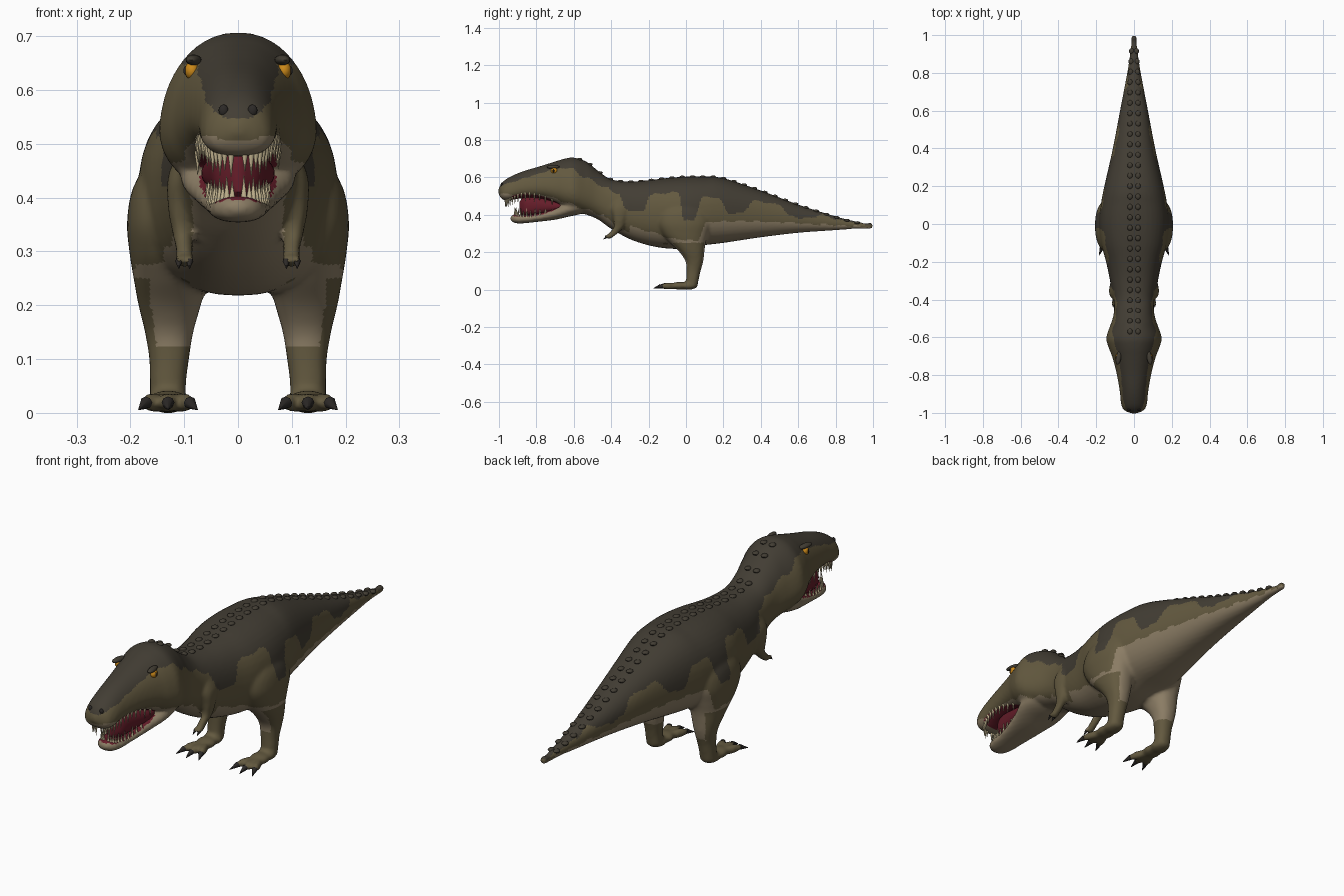
import bpy, bmesh, math
from mathutils import Vector, Matrix
from mathutils.bvhtree import BVHTree

if "Cube" in bpy.data.objects:
    bpy.data.objects.remove(bpy.data.objects["Cube"])


def material(name, r, g, b):
    mat = bpy.data.materials.new(name)
    mat.use_nodes = True
    mat.diffuse_color = (r, g, b, 1)
    shader = next(n for n in mat.node_tree.nodes if n.type == 'BSDF_PRINCIPLED')
    shader.inputs["Base Color"].default_value = (r, g, b, 1)
    shader.inputs["Roughness"].default_value = 0.8
    return mat


dark = material("dark back hide", .055, .047, .034)
olive = material("olive flank hide", .125, .1, .05)
pale = material("pale belly hide", .26, .205, .13)
red = material("mouth red", .13, .012, .022)
ivory = material("tooth ivory", .55, .46, .28)
amber = material("eye amber", .6, .25, .01)
black = material("claw black", .025, .022, .02)


def finish(bm, name, mats, angle=math.radians(50)):
    """Turn a bmesh into a smooth-shaded object."""
    bmesh.ops.recalc_face_normals(bm, faces=bm.faces)
    mesh = bpy.data.meshes.new(name)
    bm.to_mesh(mesh)
    bm.free()
    obj = bpy.data.objects.new(name, mesh)
    bpy.context.collection.objects.link(obj)
    for mat in mats:
        mesh.materials.append(mat)
    bpy.ops.object.select_all(action='DESELECT')
    obj.select_set(True)
    bpy.context.view_layer.objects.active = obj
    bpy.ops.object.shade_smooth_by_angle(angle=angle)
    return obj


def spline(rows, steps):
    """Catmull-Rom resampling of whole rows."""
    rows = [Vector(r) for r in rows]
    out = []
    for i in range(len(rows) - 1):
        a, b, c, d = rows[max(i - 1, 0)], rows[i], rows[i + 1], rows[min(i + 2, len(rows) - 1)]
        for k in range(steps):
            t = k / steps
            out.append(b + (c - a) * (t / 2) + (a * 2 - b * 5 + c * 4 - d) * (t * t / 2)
                       + (b * 3 - a - c * 3 + d) * (t ** 3 / 2))
    return out + [rows[-1]]


def loft(bm, rows, upright=False, power=2.3, taper=lambda y: 0, sides=40, steps=5):
    """Skin rounded sections (x, y, z, radius, radius); upright sections face z."""
    rings = []
    for x, y, z, ru, rv in spline(rows, steps):
        ring = []
        for k in range(sides):
            a = math.tau * k / sides
            u, v = (math.copysign(abs(f) ** (2 / power), f) for f in (math.cos(a), math.sin(a)))
            u *= 1 - taper(y) * v
            off = (u * ru, v * rv, 0) if upright else (u * ru, 0, v * rv)
            ring.append(bm.verts.new(Vector((x, y, z)) + Vector(off)))
        rings.append(ring)
    for a, b in zip(rings, rings[1:]):
        for k in range(sides):
            bm.faces.new((a[k], a[k - 1], b[k - 1], b[k]))
    bm.faces.new(rings[0])
    bm.faces.new(rings[-1])


def ball(bm, centre, radii, turn=0, seg=16):
    m = Matrix.Translation(centre) @ Matrix.Rotation(turn, 4, 'Z') @ Matrix.Diagonal((*radii, 1))
    bmesh.ops.create_uvsphere(bm, u_segments=seg, v_segments=seg // 2, radius=1, matrix=m)


def spike(bm, root, tip, radius):
    root, tip = Vector(root), Vector(tip)
    d = tip - root
    m = Matrix.Translation((root + tip) / 2) @ d.to_track_quat('Z', 'Y').to_matrix().to_4x4()
    bmesh.ops.create_cone(bm, cap_ends=True, segments=8, radius1=radius, radius2=radius * .08,
                          depth=d.length, matrix=m)


def profile(rows):
    """(y, top, bottom, half width) to loft sections."""
    return [(0, y, (t + b) / 2, w, (t - b) / 2) for y, t, b, w in rows]


# Trunk, tail, neck, skull and upper jaw
hide = bmesh.new()
loft(hide, profile([
    (.995, .345, .335, .005), (.97, .352, .324, .013), (.9, .367, .325, .021),
    (.8, .392, .318, .036), (.6, .455, .304, .074), (.4, .53, .28, .112),
    (.2, .596, .25, .157), (.1, .604, .238, .176), (0, .604, .22, .185),
    (-.1, .597, .22, .175), (-.2, .585, .237, .148), (-.3, .578, .27, .127),
    (-.4, .59, .325, .108), (-.47, .635, .375, .106), (-.53, .683, .40, .12),
    (-.6, .706, .42, .142), (-.65, .70, .435, .132), (-.7, .685, .46, .113),
    (-.78, .66, .485, .092), (-.88, .63, .488, .074), (-.95, .598, .476, .067),
    (-.985, .57, .485, .052), (-1.003, .537, .515, .012)]),
    taper=lambda y: .2 * min(max((-y - .42) / .12, 0), 1))
# Lower jaw
loft(hide, profile([
    (-.5, .48, .43, .05), (-.56, .5, .405, .1), (-.63, .475, .39, .105), (-.7, .442, .374, .083),
    (-.8, .408, .362, .062), (-.88, .402, .354, .052), (-.92, .403, .358, .038),
    (-.94, .388, .375, .008)]))

claws = bmesh.new()
for s in (-1, 1):
    # Leg, from ankle to hip
    leg = [(.13, .03, .012, .033, .03), (.13, .035, .06, .034, .034), (.128, .04, .1, .037, .038),
           (.128, .045, .15, .045, .047), (.127, .032, .2, .058, .066), (.125, .01, .25, .069, .095),
           (.124, -.005, .3, .078, .125), (.123, -.01, .36, .083, .145), (.108, -.01, .43, .082, .13),
           (.08, -.01, .51, .05, .07)]
    loft(hide, [(s * r[0], *r[1:]) for r in leg], upright=True)
    # Foot with three toes and claws
    ball(hide, (s * .13, .012, .021), (.039, .05, .022))
    ball(hide, (s * .13, -.035, .021), (.04, .05, .021))
    for turn in (-.36, 0, .36):
        way = Vector((math.sin(turn), -math.cos(turn), 0))
        base = Vector((s * .13, -.02, .019))
        ball(hide, base + way * .075, (.0165, .055, .0185), turn)
        spike(claws, base + way * .115, base + way * .155 - Vector((0, 0, .013)), .012)
    # Arm, hand and two fingers
    arm = [(.1, -.41, .272, .008, .008), (.1, -.405, .285, .015, .02), (.1, -.385, .305, .016, .026),
           (.104, -.36, .335, .018, .026), (.108, -.355, .38, .022, .034),
           (.106, -.35, .44, .024, .046), (.09, -.34, .5, .015, .03)]
    loft(hide, [(s * r[0], *r[1:]) for r in arm], upright=True, sides=20)
    for dx in (-.01, .01):
        x = s * .1 + dx
        ball(hide, (x, -.415, .284), (.009, .024, .01))
        spike(claws, (x, -.425, .282), (x, -.442, .268), .007)
ball(hide, (0, .983, .341), (.017, .017, .018))
finish(claws, "claws", [black])

# Blend all hide parts into one skin
skin = finish(hide, "skin", [dark, olive, pale, red])
remesh = skin.modifiers.new("blend", 'REMESH')
remesh.mode = 'VOXEL'
remesh.voxel_size = .0085
soften = skin.modifiers.new("soften", 'SMOOTH')
soften.iterations = 4
graph = bpy.context.evaluated_depsgraph_get()
blended = bpy.data.meshes.new_from_object(skin.evaluated_get(graph))
skin.modifiers.clear()
skin.data = blended
blended.materials.clear()
for mat in (dark, olive, pale, red):
    blended.materials.append(mat)


def along(table, y):
    for (a, p), (b, q) in zip(table, table[1:]):
        if y <= b:
            t = min(max((y - a) / (b - a), 0), 1)
            return p + (q - p) * t * t * (3 - 2 * t)
    return table[-1][1]


# Hide markings: lower edge of the dark saddle and upper edge of the pale belly, by length
saddle = [(-1, .55), (-.92, .58), (-.8, .615), (-.7, .65), (-.62, .65), (-.54, .6), (-.43, .545),
          (-.36, .51), (-.32, .425), (-.23, .42), (-.19, .51), (-.04, .52), (-.01, .37), (.04, .37),
          (.09, .495), (.17, .49), (.23, .405), (.3, .41), (.36, .475), (.5, .455), (.56, .39),
          (.66, .38), (.72, .4), (.85, .365), (1, .345)]
belly = [(-1, .512), (-.75, .505), (-.65, .47), (-.55, .435), (-.45, .40), (-.35, .365), (-.2, .31),
         (-.06, .27), (.06, .26), (.11, .36), (.3, .367), (.5, .36), (.8, .345), (1, .336)]
for face in blended.polygons:
    x, y, z = face.center
    n = face.normal
    out = n.x * math.copysign(1, x)
    jitter = .004 * math.sin(70 * y)
    if -.93 < y < -.67 and abs(x) < .07 and ((n.z < -.6 and z > .455) or (n.z > .7 and .38 < z < .45)):
        face.material_index = 3
    elif abs(y) < .25 and z < .12:
        face.material_index = 1
    elif abs(y) < .12 and z < .25 and out > .5:
        face.material_index = 1
    elif -.46 < y < -.3 and z < .4 and abs(x) > .085:
        face.material_index = 1
    elif z > along(saddle, y) + jitter:
        face.material_index = 0
    else:
        face.material_index = 2 if z < along(belly, y) + jitter else 1
bpy.ops.object.shade_smooth_by_angle(angle=math.radians(80))
tree = BVHTree.FromPolygons([v.co for v in blended.vertices], [p.vertices[:] for p in blended.polygons])

# Mouth lining
lining = bmesh.new()
loft(lining, profile([(-.62, .47, .42, .06), (-.7, .48, .41, .068), (-.8, .502, .395, .055),
                      (-.86, .5, .392, .042), (-.89, .47, .41, .01)]))
finish(lining, "mouth_lining", [red])


# Teeth around both jaws
def tooth_row(name, count, half, start, length, up):
    bm = bmesh.new()
    for k in range(count):
        a = math.pi * (k + .5) / count
        x = half * math.copysign(abs(math.cos(a)) ** .6, math.cos(a))
        y = start - length * math.sin(a) ** .8
        way = Vector((0, 0, -1 if up else 1))
        hit, normal, _, _ = tree.ray_cast((x, y, .445), -way)
        if hit and normal.dot(way) > 0 and abs(hit.z - .445) < .08:
            size = .04 if k % 2 else .03
            spike(bm, hit - way * .008, hit + way * size, .0065)
    finish(bm, name, [ivory])


tooth_row("upper_teeth", 30, .075, -.69, .275, True)
tooth_row("lower_teeth", 24, .056, -.69, .225, False)

# Paired back scutes
scutes = bmesh.new()
for k in range(28):
    y = -.57 + k * .055
    gap = .021 if y < .75 else .021 - (y - .75) * .05
    for s in (-1, 1):
        hit = tree.ray_cast((s * gap, y, 1), (0, 0, -1))[0]
        if hit:
            ball(scutes, hit, (.014, .016, .008), seg=12)
finish(scutes, "back_scutes", [dark])

# Eyes, pupils, brows and nostrils
eyes, pupils, brows, nostrils = (bmesh.new() for _ in range(4))
for s in (-1, 1):
    spot = tree.ray_cast((s, -.705, .636), (-s, 0, 0))[0]
    ball(eyes, spot, (.014, .018, .017))
    ball(pupils, spot + Vector((s * .011, -.003, 0)), (.005, .005, .009))
    ball(brows, spot + Vector((-s * .003, -.005, .02)), (.014, .036, .01), s * .15)
    nose = tree.ray_cast((s * .027, -1.2, .562), (0, 1, 0))[0]
    ball(nostrils, nose, (.009, .006, .011))
finish(eyes, "eyes", [amber])
finish(pupils, "pupils", [black])
finish(brows, "brow_ridges", [dark])
finish(nostrils, "nostrils", [black])
